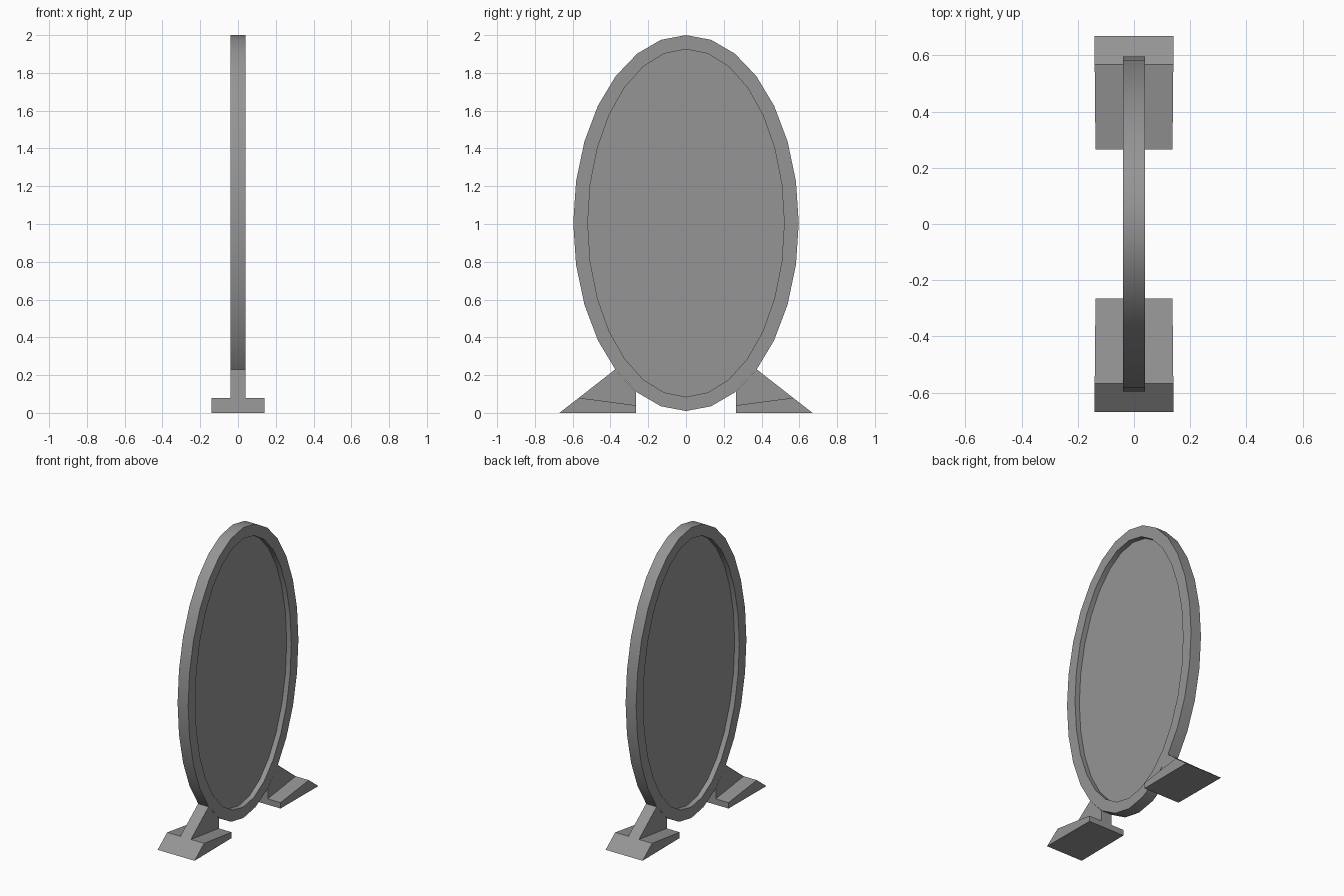
import bpy, bmesh
from math import sin, cos, pi

cube = bpy.data.objects.get("Cube")
if cube:
    bpy.data.objects.remove(cube, do_unlink=True)

SIDES = 28
CENTRE_Z = 1.005
HALF_THICK = 0.04

grey = bpy.data.materials.new("mid grey")
grey.use_nodes = True
colour = (0.3, 0.3, 0.3, 1)
grey.diffuse_color = colour
grey.node_tree.nodes["Principled BSDF"].inputs["Base Color"].default_value = colour


def finish(name, bm, smooth=False):
    bmesh.ops.recalc_face_normals(bm, faces=bm.faces[:])
    mesh = bpy.data.meshes.new(name)
    bm.to_mesh(mesh)
    bm.free()
    mesh.materials.append(grey)
    obj = bpy.data.objects.new(name, mesh)
    bpy.context.collection.objects.link(obj)
    if smooth:
        bpy.ops.object.select_all(action="DESELECT")
        obj.select_set(True)
        bpy.context.view_layer.objects.active = obj
        bpy.ops.object.shade_smooth_by_angle(angle=pi / 6)
    return obj


def oval(ry, rz):
    angles = [2 * pi * i / SIDES for i in range(SIDES)]
    return [(ry * sin(a), CENTRE_Z + rz * cos(a)) for a in angles]


def prism(name, profile, half_width):
    """Extrude a (y, z) outline across x; half_width is a function of y."""
    bm = bmesh.new()
    ends = [[bm.verts.new((s * half_width(y), y, z)) for y, z in profile]
            for s in (-1, 1)]
    for end in ends:
        bm.faces.new(end)
    n = len(profile)
    for i in range(n):
        j = (i + 1) % n
        bm.faces.new((ends[0][i], ends[0][j], ends[1][j], ends[1][i]))
    return finish(name, bm)


# Oval rim: a rectangular section lofted round the ellipse
outer, inner = oval(0.597, 0.995), oval(0.52, 0.92)
bm = bmesh.new()
rings = [[bm.verts.new((x, y, z)) for y, z in ring]
         for ring, x in ((outer, -HALF_THICK), (outer, HALF_THICK),
                         (inner, HALF_THICK), (inner, -HALF_THICK))]
for k in range(4):
    a, b = rings[k], rings[(k + 1) % 4]
    for i in range(SIDES):
        j = (i + 1) % SIDES
        bm.faces.new((a[i], a[j], b[j], b[i]))
finish("oval_rim", bm, smooth=True)

# Recessed centre panel
prism("centre_panel", inner, lambda y: 0.005)

# Feet: a wedge base with a narrow bracket up to the rim, at each end
base = [(0.265, 0), (0.67, 0), (0.567, 0.08), (0.265, 0.04)]
bracket = [(0.265, 0.02), (0.567, 0.02), (0.567, 0.08), (0.375, 0.23),
           (0.265, 0.112)]
for label, side in (("front", -1), ("back", 1)):
    prism(label + "_foot_base", [(side * y, z) for y, z in base],
          lambda y: 0.137 if abs(y) < 0.3 else 0.14)
    prism(label + "_foot_bracket", [(side * y, z) for y, z in bracket],
          lambda y: HALF_THICK)
